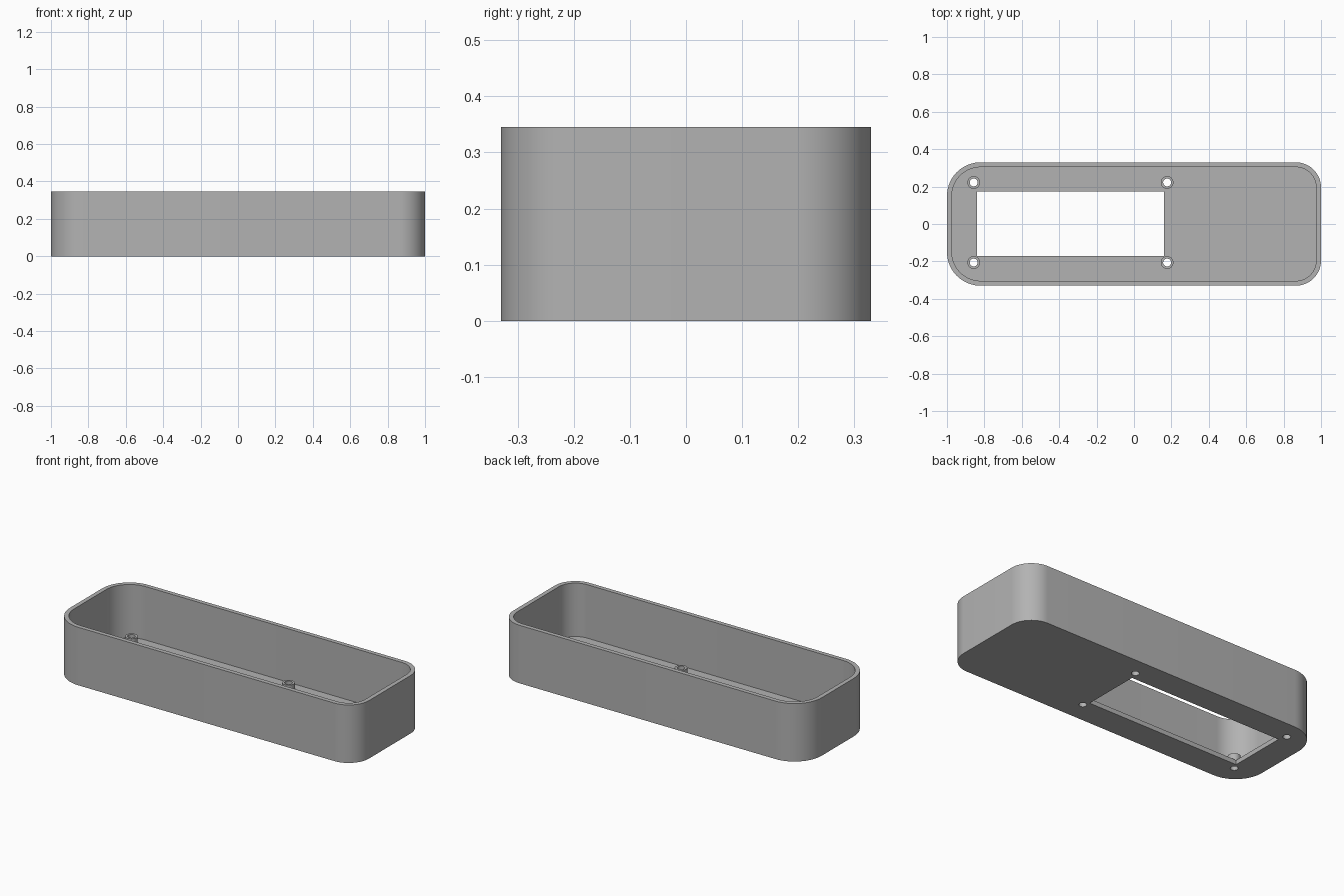
import bpy, bmesh
from math import cos, sin, pi, radians

if "Cube" in bpy.data.objects:
    bpy.data.objects.remove(bpy.data.objects["Cube"], do_unlink=True)

HEIGHT, FLOOR, WALL = 0.345, 0.027, 0.026
POST_TOP, POST_R, HOLE_R = 0.072, 0.034, 0.021

grey = bpy.data.materials.new("plain_grey")
grey.use_nodes = True
colour = (0.45, 0.45, 0.45, 1)
grey.diffuse_color = colour
grey.node_tree.nodes["Principled BSDF"].inputs["Base Color"].default_value = colour


def arc(cx, cy, r, start, sweep, steps):
    return [(cx + r * cos(start + sweep * i / steps),
             cy + r * sin(start + sweep * i / steps)) for i in range(steps + 1)]


def rounded_outline(inset):
    """Rounded rectangle with wider corners at the -x end."""
    x, y = 1 - inset, 0.33 - inset
    rr, rl = 0.135 - inset, 0.18 - inset
    corners = [(x - rr, y - rr, rr), (rl - x, y - rl, rl),
               (rl - x, rl - y, rl), (x - rr, rr - y, rr)]
    return [p for i, (cx, cy, r) in enumerate(corners)
            for p in arc(cx, cy, r, i * pi / 2, pi / 2, 16)]


def prism(name, outline, z0, z1):
    bm = bmesh.new()
    base = bm.faces.new([bm.verts.new((x, y, z0)) for x, y in outline])
    top = bmesh.ops.extrude_face_region(bm, geom=[base])["geom"]
    bmesh.ops.translate(bm, vec=(0, 0, z1 - z0),
                        verts=[v for v in top if isinstance(v, bmesh.types.BMVert)])
    bmesh.ops.recalc_face_normals(bm, faces=bm.faces)
    mesh = bpy.data.meshes.new(name)
    bm.to_mesh(mesh)
    bm.free()
    mesh.materials.append(grey)
    ob = bpy.data.objects.new(name, mesh)
    bpy.context.collection.objects.link(ob)
    return ob


def combine(target, tool, operation):
    mod = target.modifiers.new(tool.name, "BOOLEAN")
    mod.operation, mod.solver, mod.object = operation, "EXACT", tool
    bpy.ops.object.select_all(action="DESELECT")
    bpy.context.view_layer.objects.active = target
    target.select_set(True)
    bpy.ops.object.modifier_apply(modifier=mod.name)
    bpy.data.objects.remove(tool, do_unlink=True)


# Open tray with a rectangular window in its floor
tray = prism("enclosure_tray", rounded_outline(0), 0, HEIGHT)
combine(tray, prism("cavity", rounded_outline(WALL), FLOOR, HEIGHT + 0.1), "DIFFERENCE")
window = [(-0.84, -0.17), (0.16, -0.17), (0.16, 0.175), (-0.84, 0.175)]
combine(tray, prism("window", window, -0.1, 0.1), "DIFFERENCE")

# Hollow standoffs around the window, drilled through the floor
for x in (-0.857, 0.177):
    for y in (-0.206, 0.222):
        post = arc(x, y, POST_R, 0, 2 * pi, 32)[:-1]
        hole = arc(x, y, HOLE_R, 0, 2 * pi, 32)[:-1]
        combine(tray, prism("standoff", post, FLOOR / 2, POST_TOP), "UNION")
        combine(tray, prism("screw_hole", hole, -0.1, 0.2), "DIFFERENCE")

bpy.ops.object.select_all(action="DESELECT")
bpy.context.view_layer.objects.active = tray
tray.select_set(True)
bpy.ops.object.shade_smooth_by_angle(angle=radians(30))
